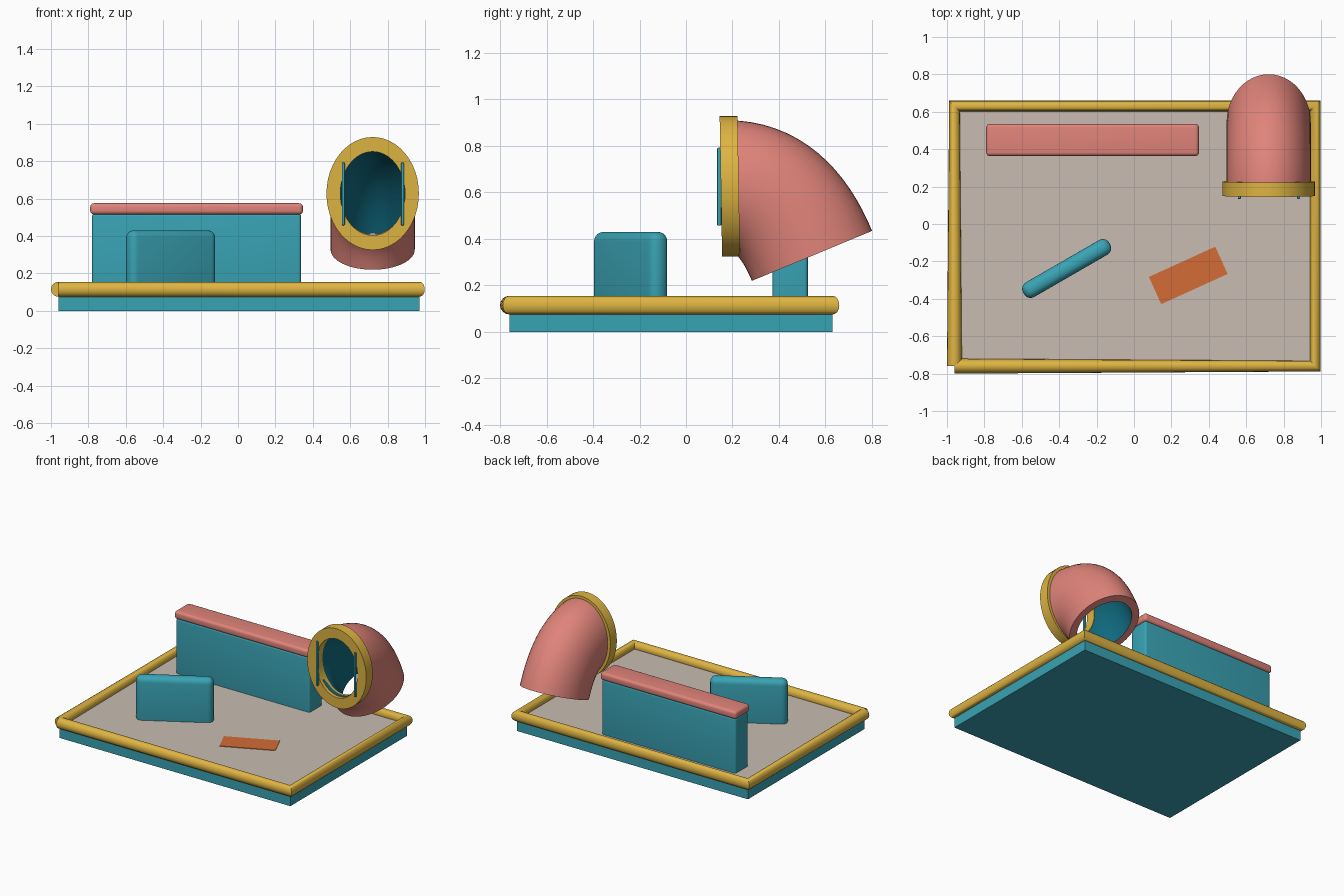
import bpy, bmesh, math
from mathutils import Vector

if "Cube" in bpy.data.objects:
    bpy.data.objects.remove(bpy.data.objects["Cube"])


def srgb(r, g, b):
    lin = [(c / 255 / 12.92) if c < 11 else ((c / 255 + 0.055) / 1.055) ** 2.4 for c in (r, g, b)]
    return (*lin, 1.0)


def material(name, rgb):
    m = bpy.data.materials.new(name)
    m.diffuse_color = srgb(*rgb)
    m.use_nodes = True
    m.node_tree.nodes["Principled BSDF"].inputs["Base Color"].default_value = m.diffuse_color
    return m


TEAL = material("teal", (57, 163, 180))
DARK_TEAL = material("dark_teal", (16, 108, 130))
PINK = material("salmon_pink", (224, 132, 122))
YELLOW = material("mustard_yellow", (222, 180, 66))
BEIGE = material("beige", (200, 188, 178))
ORANGE = material("orange", (212, 108, 54))


def smooth(ob, angle=35):
    bpy.ops.object.select_all(action='DESELECT')
    ob.select_set(True)
    bpy.context.view_layer.objects.active = ob
    bpy.ops.object.shade_smooth_by_angle(angle=math.radians(angle))


def add_mesh(name, bm, mats):
    bmesh.ops.recalc_face_normals(bm, faces=bm.faces)
    me = bpy.data.meshes.new(name)
    bm.to_mesh(me)
    bm.free()
    ob = bpy.data.objects.new(name, me)
    bpy.context.collection.objects.link(ob)
    for m in mats:
        me.materials.append(m)
    return ob


def box(name, lo, hi, mat, bevel=0, turn=0):
    """Box between two corners, optionally rounded and turned about z."""
    lo, hi = Vector(lo), Vector(hi)
    bm = bmesh.new()
    bmesh.ops.create_cube(bm, size=1)
    bmesh.ops.scale(bm, vec=hi - lo, verts=bm.verts)
    if bevel:
        bmesh.ops.bevel(bm, geom=list(bm.edges), offset=bevel, segments=5,
                        profile=0.5, affect='EDGES')
    ob = add_mesh(name, bm, [mat])
    ob.location = (lo + hi) / 2
    ob.rotation_euler.z = math.radians(turn)
    if bevel:
        smooth(ob)
    return ob


def loft_loop(name, rings, mats, inner_from=None):
    """Skin a closed sequence of rings; bands from inner_from on use material 1."""
    bm = bmesh.new()
    vs = [[bm.verts.new(p) for p in r] for r in rings]
    n = len(vs[0])
    for i in range(len(vs)):
        a, b = vs[i], vs[(i + 1) % len(vs)]
        for k in range(n):
            f = bm.faces.new((a[k], a[(k + 1) % n], b[(k + 1) % n], b[k]))
            if inner_from is not None and inner_from <= i < len(vs) - 1:
                f.material_index = 1
    ob = add_mesh(name, bm, mats)
    smooth(ob)
    return ob


# Base slab, floor and ramp-coloured mat
X0, X1, Y0, Y1 = -0.96, 0.97, -0.76, 0.631
FLOOR = 0.105
box("base_slab", (X0, Y0, 0), (X1, Y1, 0.1), TEAL)
box("floor", (X0 + 0.005, Y0 + 0.005, 0.098), (X1 - 0.005, Y1 - 0.005, FLOOR), BEIGE)
box("floor_mat", (0.095, -0.355, FLOOR - 0.003), (0.485, -0.195, FLOOR + 0.004), ORANGE, turn=24.5)

# Rim tube: open path round the slab, ends meeting at the front left corner
cu = bpy.data.curves.new("rim", 'CURVE')
cu.dimensions = '3D'
cu.bevel_depth = 0.04
cu.bevel_resolution = 6
cu.use_fill_caps = True
sp = cu.splines.new('POLY')
path = [(X0, Y0), (X1, Y0), (X1, Y1), (X0, Y1), (X0, Y0)]
sp.points.add(len(path) - 1)
for p, (x, y) in zip(sp.points, path):
    p.co = (x, y, 0.115, 1)
rim = bpy.data.objects.new("rim", cu)
bpy.context.collection.objects.link(rim)
cu.materials.append(YELLOW)
bpy.ops.object.select_all(action='DESELECT')
rim.select_set(True)
bpy.context.view_layer.objects.active = rim
bpy.ops.object.convert(target='MESH')
smooth(bpy.context.view_layer.objects.active)

# Long wall with cap, and small turned block
box("back_wall", (-0.78, 0.372, 0.09), (0.337, 0.524, 0.52), TEAL, bevel=0.015)
box("wall_cap", (-0.79, 0.363, 0.515), (0.347, 0.535, 0.575), PINK, bevel=0.02)
box("small_block", (-0.626, -0.283, 0.07), (-0.094, -0.193, 0.43), TEAL, bevel=0.04, turn=30)

# Elbow pipe: oval section swept along a bend in the yz plane
CX, CZ, SIDES, STEPS = 0.72, 0.63, 48, 16
P0, P1, P2 = Vector((0.18, CZ)), Vector((0.416, CZ)), Vector((0.542, 0.327))


def oval(y, z, theta, rx, rz):
    ring = []
    for k in range(SIDES):
        a = 2 * math.pi * k / SIDES
        h = rz * math.sin(a)
        ring.append((CX + rx * math.cos(a), y + h * math.sin(theta), z + h * math.cos(theta)))
    return ring


def bend(rx, rz):
    rings = []
    for i in range(STEPS + 1):
        t = i / STEPS
        p = P0 * (1 - t) ** 2 + P1 * 2 * t * (1 - t) + P2 * t * t
        d = (P1 - P0) * (1 - t) + (P2 - P1) * t
        rings.append(oval(p.x, p.y, math.atan2(-d.y, d.x), rx, rz))
    return rings


loft_loop("elbow_pipe", bend(0.225, 0.28) + bend(0.176, 0.222)[::-1],
          [PINK, DARK_TEAL], inner_from=STEPS + 1)

# Flange ring round the front opening, very slightly leaning
lean = math.radians(-1)
ring_profile = [(0.15, 0.247, 0.302), (0.227, 0.247, 0.302), (0.227, 0.173, 0.224), (0.15, 0.173, 0.224)]
loft_loop("flange", [oval(y, CZ - 0.003, lean, rx, rz) for y, rx, rz in ring_profile], [YELLOW])

# Two thin upright bars on the flange face
for side, x in (("left", 0.563), ("right", 0.88)):
    box(side + "_flange_bar", (x - 0.008, 0.134, 0.457), (x + 0.008, 0.152, 0.792), TEAL, bevel=0.005)
